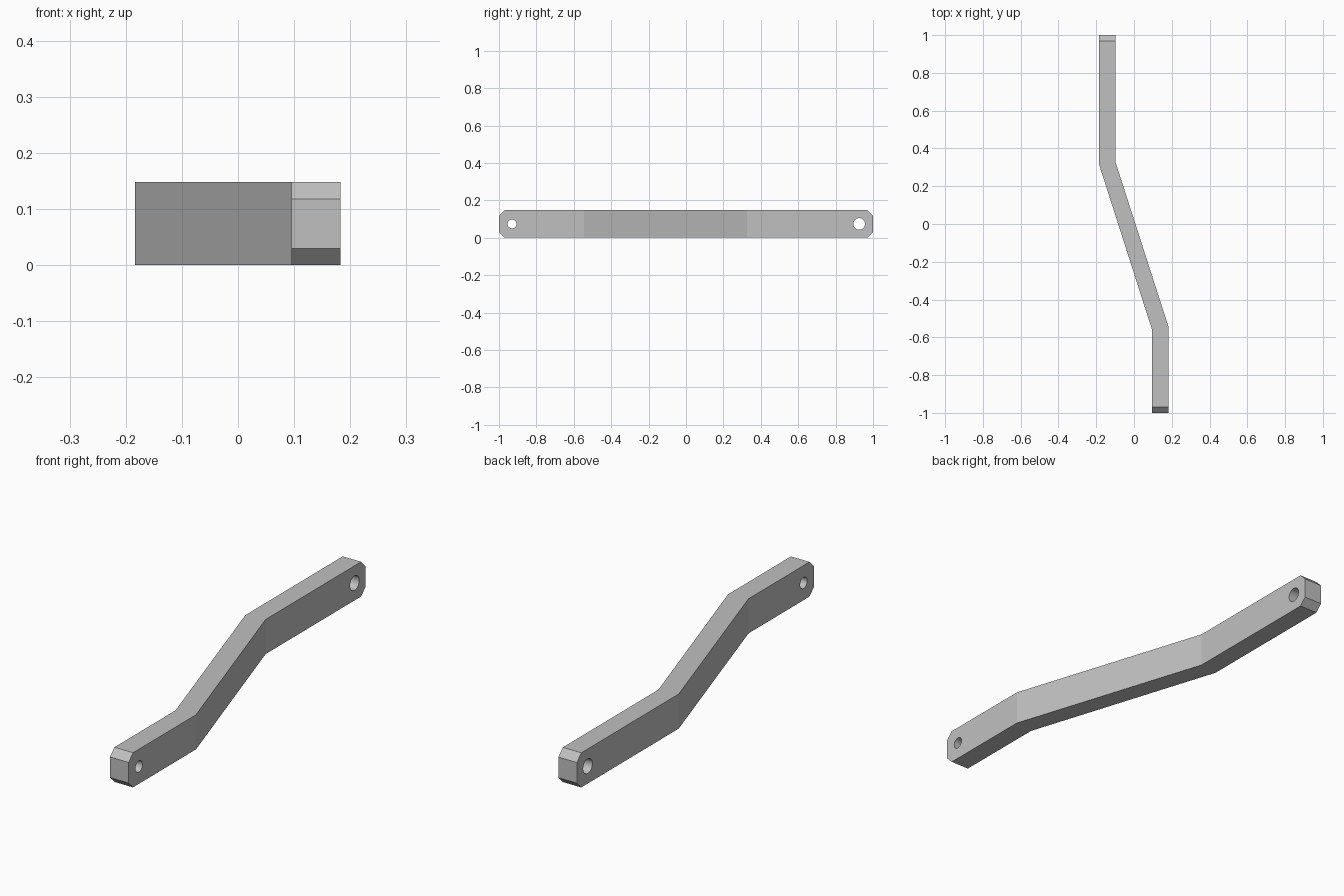
import bpy
import bmesh
from math import radians
from mathutils import Matrix

if "Cube" in bpy.data.objects:
    bpy.data.objects.remove(bpy.data.objects["Cube"], do_unlink=True)

HEIGHT, CHAMFER = 0.148, 0.03

steel = bpy.data.materials.new("grey_steel")
steel.use_nodes = True
steel.diffuse_color = (0.53, 0.53, 0.53, 1)
steel.node_tree.nodes["Principled BSDF"].inputs["Base Color"].default_value = steel.diffuse_color


def make_object(name, bm):
    mesh = bpy.data.meshes.new(name)
    bmesh.ops.recalc_face_normals(bm, faces=bm.faces)
    bm.to_mesh(mesh)
    bm.free()
    mesh.materials.append(steel)
    obj = bpy.data.objects.new(name, mesh)
    bpy.context.collection.objects.link(obj)
    return obj


# Cranked arm: plan outline extruded upwards
outline = [(0.095, -1), (0.183, -1), (0.183, -0.545), (-0.097, 0.325),
           (-0.097, 1), (-0.184, 1), (-0.184, 0.312), (0.095, -0.558)]
bm = bmesh.new()
base = bm.faces.new([bm.verts.new((x, y, 0)) for x, y in outline])
top = bmesh.ops.extrude_face_region(bm, geom=[base])["geom"]
bmesh.ops.translate(bm, verts=[v for v in top if isinstance(v, bmesh.types.BMVert)],
                    vec=(0, 0, HEIGHT))

# Chamfer the upper and lower edges of both ends
end_edges = [e for e in bm.edges
             if all(abs(v.co.y) > 0.99 for v in e.verts)
             and abs(e.verts[0].co.z - e.verts[1].co.z) < 0.001]
bmesh.ops.bevel(bm, geom=end_edges, offset=CHAMFER, segments=1, affect='EDGES')
arm = make_object("cranked_arm", bm)

# Bolt holes: small at the front, larger at the back
for name, x, y, radius in (("front_hole_cutter", 0.139, -0.93, 0.024),
                           ("back_hole_cutter", -0.14, 0.926, 0.031)):
    bm = bmesh.new()
    place = Matrix.Translation((x, y, HEIGHT / 2)) @ Matrix.Rotation(radians(90), 4, 'Y')
    bmesh.ops.create_cone(bm, cap_ends=True, segments=32, radius1=radius,
                          radius2=radius, depth=0.2, matrix=place)
    cutter = make_object(name, bm)
    cutter.hide_render = True
    cutter.hide_set(True)
    hole = arm.modifiers.new(name, 'BOOLEAN')
    hole.operation = 'DIFFERENCE'
    hole.solver = 'EXACT'
    hole.object = cutter

# Smooth hole walls, sharp edges elsewhere
bpy.ops.object.select_all(action='DESELECT')
arm.select_set(True)
bpy.context.view_layer.objects.active = arm
for modifier in list(arm.modifiers):
    bpy.ops.object.modifier_apply(modifier=modifier.name)
bpy.ops.object.shade_smooth_by_angle(angle=radians(15))
